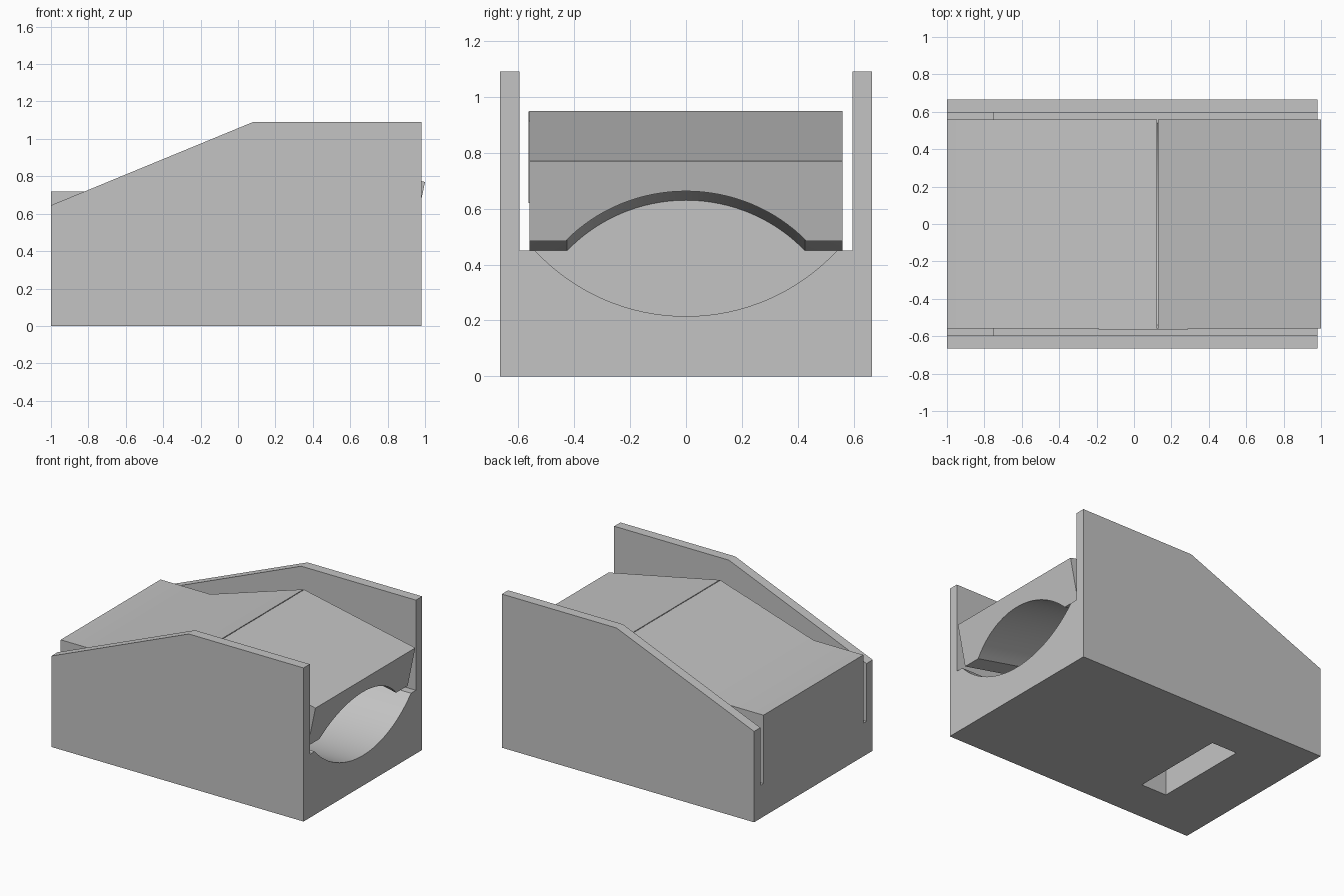
import bpy, bmesh, math

if "Cube" in bpy.data.objects:
    bpy.data.objects.remove(bpy.data.objects["Cube"], do_unlink=True)

grey = bpy.data.materials.new("plain grey")
grey.use_nodes = True
grey.diffuse_color = (0.55, 0.55, 0.55, 1)
grey.node_tree.nodes["Principled BSDF"].inputs["Base Color"].default_value = (0.55, 0.55, 0.55, 1)


def loft(name, rings):
    """Solid through matching closed rings, capped at both ends."""
    bm = bmesh.new()
    loops = [[bm.verts.new(p) for p in ring] for ring in rings]
    n = len(loops[0])
    for a, b in zip(loops, loops[1:]):
        for i in range(n):
            j = (i + 1) % n
            bm.faces.new((a[i], a[j], b[j], b[i]))
    bm.faces.new(loops[0][::-1])
    bm.faces.new(loops[-1])
    bmesh.ops.recalc_face_normals(bm, faces=bm.faces)
    mesh = bpy.data.meshes.new(name)
    bm.to_mesh(mesh)
    bm.free()
    mesh.materials.append(grey)
    obj = bpy.data.objects.new(name, mesh)
    bpy.context.collection.objects.link(obj)
    return obj


def side_prism(name, profile, y0, y1):
    return loft(name, [[(x, y, z) for x, z in profile] for y in (y0, y1)])


def box(name, x0, x1, y0, y1, z0, z1):
    return side_prism(name, [(x0, z0), (x1, z0), (x1, z1), (x0, z1)], y0, y1)


def arc(half, base, tip, steps=32):
    """Circular arc in y, z from (-half, base) over (0, tip) to (half, base)."""
    rise = tip - base
    r = (half ** 2 + rise ** 2) / (2 * abs(rise))
    sign = math.copysign(1, rise)
    span = math.asin(half / r)
    angles = [span * (2 * i / steps - 1) for i in range(steps + 1)]
    return [(r * math.sin(a), tip - sign * r * (1 - math.cos(a))) for a in angles]


def cut(obj, cutters):
    bpy.context.view_layer.objects.active = obj
    for c in cutters:
        mod = obj.modifiers.new("cut", "BOOLEAN")
        mod.operation, mod.solver, mod.object = "DIFFERENCE", "EXACT", c
        bpy.ops.object.modifier_apply(modifier=mod.name)


def smooth(obj):
    bpy.ops.object.select_all(action="DESELECT")
    obj.select_set(True)
    bpy.context.view_layer.objects.active = obj
    bpy.ops.object.shade_smooth_by_angle(angle=math.radians(20))


# Base: tall side walls, cradle, side slots at the end and an opening below
WALL, LID, HINGE_X, POCKET_X = 0.595, 0.56, 0.125, -0.56
base = side_prism("base", [(-1, 0), (0.98, 0), (0.98, 1.09), (0.08, 1.09), (-1, 0.645)], -0.665, 0.665)
cradle = arc(0.54, 0.45, 0.215) + [(0.54, 0.5), (-0.54, 0.5)]
base_cutters = [
    box("channel_cutter", -1.1, 1.1, -WALL, WALL, 0.45, 1.2),
    loft("cradle_cutter", [[(x, y, z) for y, z in cradle] for x in (POCKET_X, 1.1)]),
    box("opening_cutter", POCKET_X, -0.36, -0.35, 0.35, -0.1, 0.4),
    box("left_slot_cutter", -1.1, -0.75, LID, WALL, 0.235, 0.6),
    box("right_slot_cutter", -1.1, -0.75, -WALL, -LID, 0.235, 0.6),
]
cut(base, base_cutters)

# Lid: flexing rear half and tilted front half with a fine gap between them
rear_lid = side_prism("rear_lid", [(-1, 0.45), (-1, 0.72), (-0.61, 0.72), (HINGE_X - 0.003, 0.95),
                                   (HINGE_X - 0.003, 0.648), (POCKET_X, 0.45)], -LID, LID)
front_lid = side_prism("front_lid", [(HINGE_X + 0.003, 0.648), (HINGE_X + 0.003, 0.95), (1, 0.77),
                                     (0.94, 0.485)], -LID, LID)
arch = arc(0.43, 0.485, 0.67) + [(0.43, 0.3), (-0.43, 0.3)]
stations = [(POCKET_X, -0.04), (HINGE_X, 0.163), (1.1, -0.032)]
arch_cutter = loft("arch_cutter", [[(x, y, z + dz) for y, z in arch] for x, dz in stations])
cut(rear_lid, [arch_cutter])
cut(front_lid, [arch_cutter])

# Thin web bridging the gap on one side
side_prism("hinge_web", [(-0.19, 0.62), (-0.19, 0.85), (HINGE_X, 0.947), (0.29, 0.913), (0.29, 0.62)],
           -LID - 0.004, -LID)

for c in base_cutters + [arch_cutter]:
    bpy.data.objects.remove(c, do_unlink=True)
for part in (base, rear_lid, front_lid):
    smooth(part)
